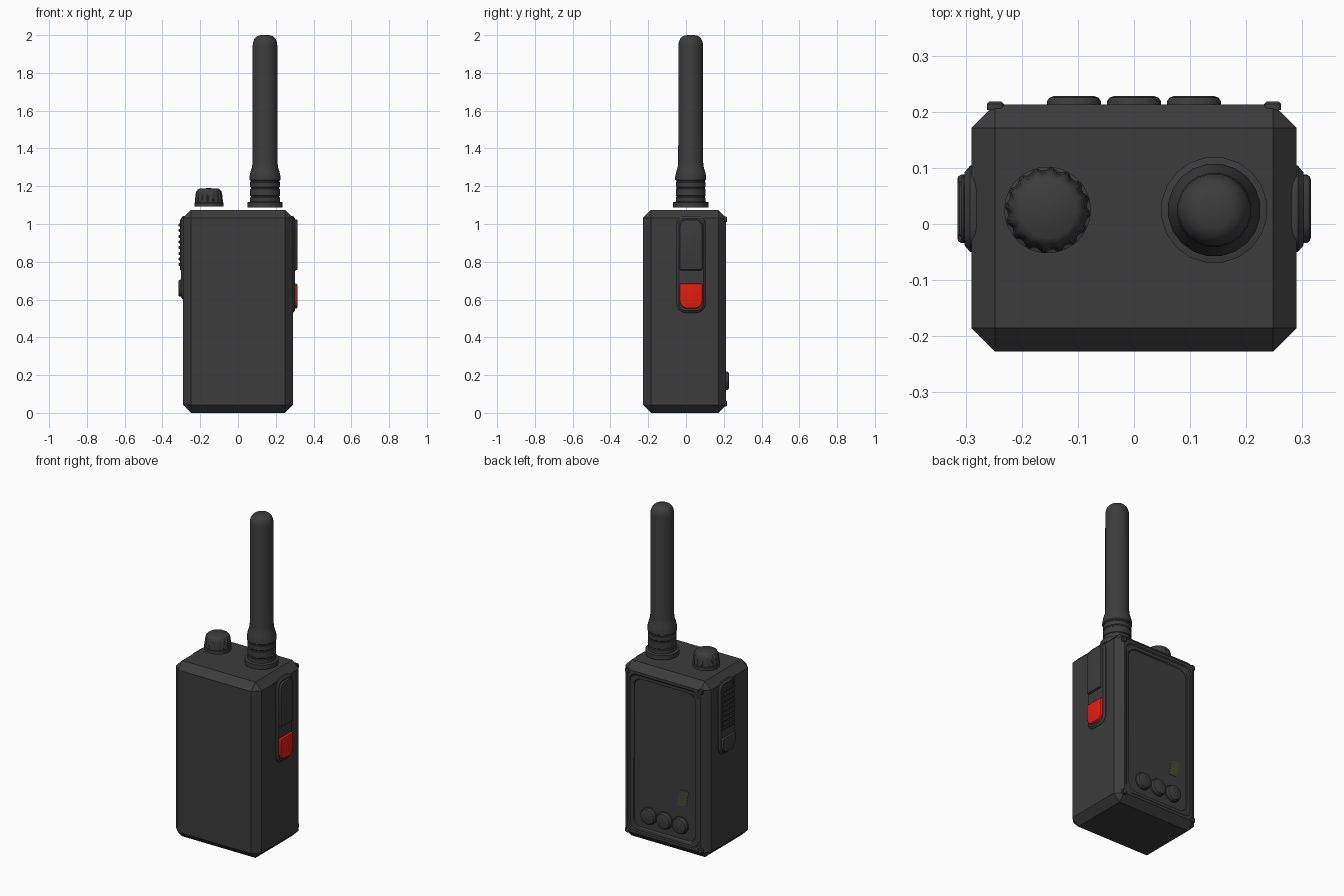
import bpy, bmesh, math

if "Cube" in bpy.data.objects:
    bpy.data.objects.remove(bpy.data.objects["Cube"])

DARK = (0.045, 0.045, 0.045, 1)
RED = (0.8, 0.012, 0.005, 1)
OLIVE = (0.06, 0.065, 0.03, 1)
SIDES = {'right': lambda u, v, d: (d, u, v),
         'left': lambda u, v, d: (-d, u, v),
         'back': lambda u, v, d: (u, d, v)}


def material(color):
    name = "colour_%.3f_%.3f" % color[:2]
    mat = bpy.data.materials.get(name) or bpy.data.materials.new(name)
    mat.diffuse_color = color
    mat.use_nodes = True
    mat.node_tree.nodes["Principled BSDF"].inputs["Base Color"].default_value = mat.diffuse_color
    return mat


def finish(name, bm, color=DARK, smooth=True):
    bmesh.ops.recalc_face_normals(bm, faces=bm.faces)
    me = bpy.data.meshes.new(name)
    bm.to_mesh(me)
    bm.free()
    ob = bpy.data.objects.new(name, me)
    bpy.context.collection.objects.link(ob)
    me.materials.append(material(color))
    if smooth:
        bpy.ops.object.select_all(action='DESELECT')
        ob.select_set(True)
        bpy.context.view_layer.objects.active = ob
        bpy.ops.object.shade_smooth_by_angle(angle=math.radians(35))
    return ob


def loft(bm, rings):
    """Skin closed rings and cap both ends."""
    vs = [[bm.verts.new(p) for p in r] for r in rings]
    n = len(vs[0])
    for a, b in zip(vs, vs[1:]):
        for i in range(n):
            bm.faces.new((a[i], a[(i + 1) % n], b[(i + 1) % n], b[i]))
    bm.faces.new(vs[0])
    bm.faces.new(vs[-1])


def outline(u0, u1, v0, v1, r_bot, r_top, inset, seg=5):
    """Rounded rectangle with separate bottom and top corner radii."""
    u0, u1, v0, v1 = u0 + inset, u1 - inset, v0 + inset, v1 - inset
    rb, rt = max(r_bot - inset, 0.003), max(r_top - inset, 0.003)
    corners = [(u1 - rb, v0 + rb, rb, -90), (u1 - rt, v1 - rt, rt, 0),
               (u0 + rt, v1 - rt, rt, 90), (u0 + rb, v0 + rb, rb, 180)]
    pts = []
    for cu, cv, r, a0 in corners:
        for k in range(seg + 1):
            a = math.radians(a0 + 90 * k / seg)
            pts.append((cu + r * math.cos(a), cv + r * math.sin(a)))
    return pts


def pad(name, side, rect, radii, steps, color=DARK, lean=0.0):
    """Block on a side of the body; steps are (inset, depth) pairs."""
    bm = bmesh.new()
    loft(bm, [[SIDES[side](u + lean * (v - rect[2]), v, d)
               for u, v in outline(*rect, *radii, inset)] for inset, d in steps])
    return finish(name, bm, color)


def lathe(name, cx, cy, profile, n, groove=1.0):
    """Turned part; profile is (radius, z, grooved)."""
    bm = bmesh.new()
    rings = []
    for r, z, g in profile:
        ring = []
        for i in range(n):
            a = 2 * math.pi * (i + 0.5) / n
            k = r * (groove if g and i % 4 < 2 else 1)
            ring.append((cx + k * math.cos(a), cy + k * math.sin(a), z))
        rings.append(ring)
    loft(bm, rings)
    return finish(name, bm)


# Chamfered body
bm = bmesh.new()
bmesh.ops.create_cube(bm, size=1)
for v in bm.verts:
    v.co = (v.co.x * 0.58, v.co.y * 0.44 - 0.007, (v.co.z + 0.5) * 1.075)
bmesh.ops.bevel(bm, geom=bm.edges[:], offset=0.042, segments=1, affect='EDGES')
body = finish("body", bm, smooth=False)

# Stepped recess in the back
for name, m, rad, floor in (("recess_outer_cutter", 0.0, 0.045, 0.208),
                            ("recess_inner_cutter", 0.022, 0.055, 0.201)):
    cut = pad(name, 'back', (-0.235 + m, 0.235 - m, 0.058 + m, 1.017 - m),
              (rad, rad), [(0, 0.25), (0, 0.213), (0.006, floor)])
    cut.hide_render = True
    cut.hide_set(True)
    mod = body.modifiers.new(name, 'BOOLEAN')
    mod.operation = 'DIFFERENCE'
    mod.object = cut

# Corner studs on the back
for sx in (-1, 1):
    for z in (0.05, 1.025):
        pad("corner_stud", 'back', (sx * 0.247 - 0.015, sx * 0.247 + 0.015, z - 0.015, z + 0.015),
            (0.008, 0.008), [(0, 0.203), (0, 0.214), (0.004, 0.218)])

# Round back buttons and small slanted display
for x in (-0.107, 0, 0.107):
    pad("back_button_collar", 'back', (x - 0.052, x + 0.052, 0.118, 0.222), (0.052, 0.052),
        [(0, 0.195), (0, 0.204), (0.004, 0.207)])
    pad("back_button", 'back', (x - 0.048, x + 0.048, 0.122, 0.218), (0.048, 0.048),
        [(0, 0.195), (0, 0.219), (0.004, 0.225), (0.012, 0.228)])
pad("display", 'back', (-0.142, -0.082, 0.29, 0.385), (0.003, 0.003),
    [(0, 0.195), (0, 0.203)], OLIVE, lean=-0.2)

# Side plates with their keys
for side, low in (('right', 0.53), ('left', 0.60)):
    pad(side + "_plate", side, (-0.05, 0.104, low, 1.042), (0.05, 0.045),
        [(0, 0.28), (0, 0.292), (0.012, 0.302)])
key = [(0, 0.29), (0, 0.308), (0.003, 0.313), (0.009, 0.315)]
pad("talk_key", 'right', (-0.034, 0.088, 0.755, 1.025), (0.008, 0.04), key)
pad("alert_key", 'right', (-0.034, 0.088, 0.552, 0.685), (0.042, 0.006), key, RED)
pad("ribbed_key", 'left', (-0.034, 0.088, 0.755, 1.025), (0.008, 0.04),
    [(0, 0.29), (0, 0.304), (0.005, 0.308)])
for i in range(8):
    z = 0.785 + i * 0.03
    pad("key_rib", 'left', (-0.022, 0.076, z - 0.008, z + 0.008), (0.005, 0.005),
        [(0, 0.3), (0, 0.311), (0.004, 0.315)])
pad("lower_left_key", 'left', (-0.034, 0.088, 0.615, 0.705), (0.04, 0.006), key)

# Antenna with ringed base and blunt tip
prof = [(0.095, 1.088), (0.095, 1.115), (0.08, 1.118), (0.08, 1.14), (0.076, 1.143),
        (0.076, 1.147), (0.08, 1.15), (0.08, 1.185), (0.076, 1.188), (0.076, 1.193),
        (0.08, 1.197), (0.08, 1.22), (0.077, 1.224), (0.077, 1.229), (0.083, 1.234),
        (0.083, 1.25), (0.078, 1.275), (0.07, 1.3), (0.067, 1.325), (0.066, 1.945),
        (0.064, 1.962), (0.057, 1.98), (0.045, 1.993), (0.03, 1.999), (0.003, 2.0)]
lathe("antenna", 0.143, 0.025, [(r, z, False) for r, z in prof], 20)

# Fluted knob
lathe("knob", -0.154, 0.025,
      [(0.077, 1.092, False), (0.077, 1.112, False), (0.075, 1.114, True), (0.071, 1.155, True),
       (0.067, 1.172, True), (0.060, 1.181, False), (0.050, 1.187, False), (0.003, 1.19, False)],
      64, groove=0.94)
